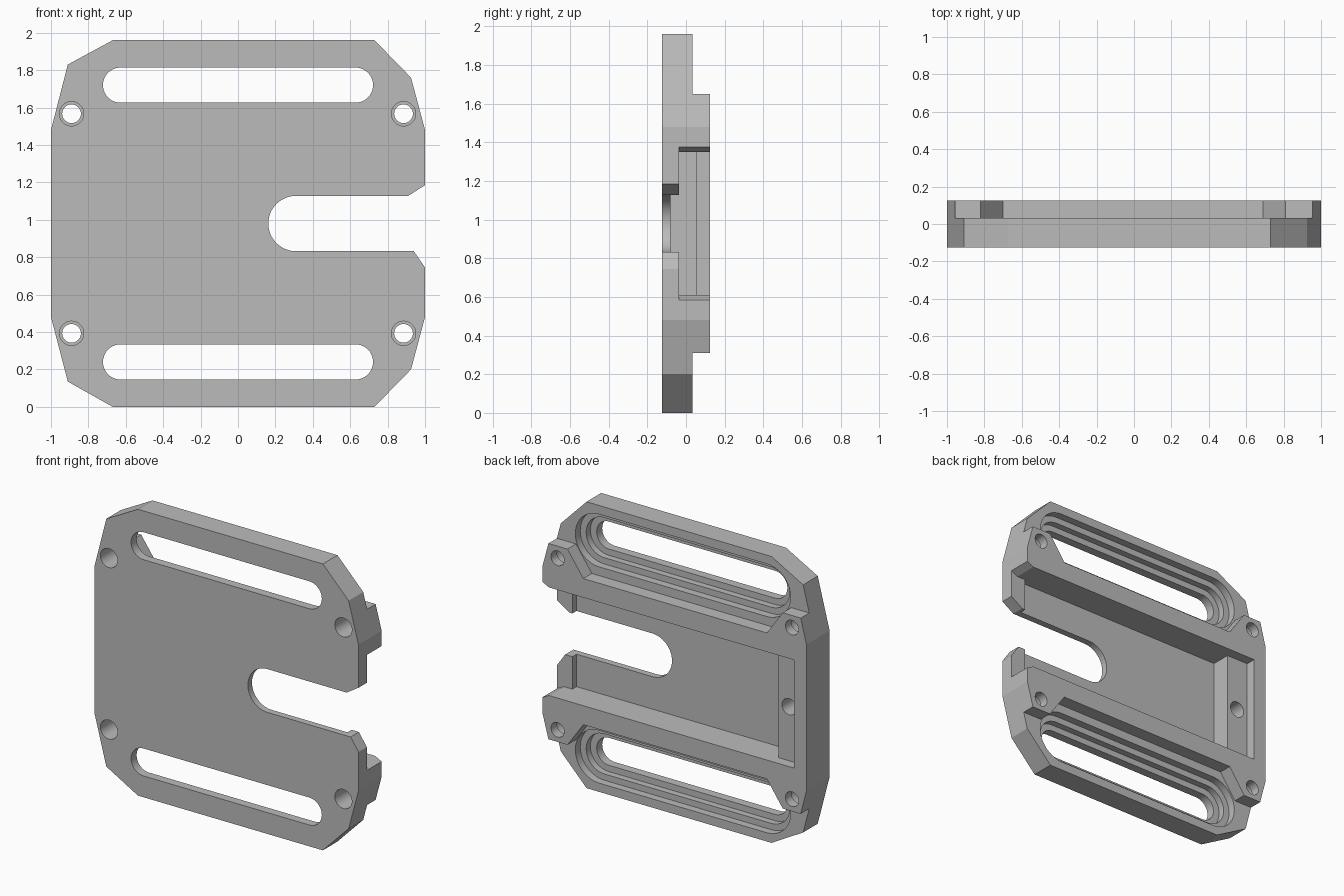
import bpy, bmesh
from math import pi, cos, sin, radians

cube = bpy.data.objects.get("Cube")
if cube:
    bpy.data.objects.remove(cube)

MID = 0.98               # height of the mirror line
FRONT, BACK = -0.125, 0.125

grey = bpy.data.materials.new("plain grey")
grey.use_nodes = True
colour = (0.5, 0.5, 0.5, 1)
grey.diffuse_color = colour
grey.node_tree.nodes["Principled BSDF"].inputs["Base Color"].default_value = colour


def prism(name, points, y0, y1):
    """Extrude an (x, z) outline from y0 to y1."""
    bm = bmesh.new()
    face = bm.faces.new([bm.verts.new((x, y0, z)) for x, z in points])
    out = bmesh.ops.extrude_face_region(bm, geom=[face])
    verts = [v for v in out["geom"] if isinstance(v, bmesh.types.BMVert)]
    bmesh.ops.translate(bm, verts=verts, vec=(0, y1 - y0, 0))
    bmesh.ops.recalc_face_normals(bm, faces=bm.faces)
    mesh = bpy.data.meshes.new(name)
    bm.to_mesh(mesh)
    bm.free()
    obj = bpy.data.objects.new(name, mesh)
    bpy.context.collection.objects.link(obj)
    mesh.materials.append(grey)
    return obj


def flip(points):
    return [(x, 2 * MID - z) for x, z in points]


def arc(cx, cz, r, start, steps, sweep):
    return [(cx + r * cos(start + sweep * i / steps),
             cz + r * sin(start + sweep * i / steps)) for i in range(steps + 1)]


def circle(cx, cz, r):
    return arc(cx, cz, r, 0, 40, 2 * pi)[:-1]


def slot(cz, half_length, r):
    c = half_length - r
    return arc(c, cz, r, -pi / 2, 20, pi) + arc(-c, cz, r, pi / 2, 20, pi)


def cut(points, y0, y1):
    """Subtract a prism from the plate."""
    cutter = prism("cutter", points, y0, y1)
    cutter.hide_render = True
    mod = plate.modifiers.new("cut", "BOOLEAN")
    mod.operation, mod.solver, mod.object = "DIFFERENCE", "EXACT", cutter
    bpy.context.view_layer.update()
    result = bpy.data.meshes.new_from_object(
        plate.evaluated_get(bpy.context.evaluated_depsgraph_get()))
    plate.modifiers.clear()
    plate.data = result
    bpy.data.objects.remove(cutter)


# Full outline at full thickness
upper = [(1, 1.48), (0.925, 1.76), (0.73, 1.96), (-0.67, 1.96), (-0.91, 1.83), (-1, 1.48)]
lower = [(-1, 0.48), (-0.91, 0.135), (-0.67, 0), (0.73, 0), (0.925, 0.2), (1, 0.48)]
plate = prism("mounting_plate", upper + lower, FRONT, BACK)

# Thin outer ends, leaving rails and corner bosses
step = [(-1.1, 1.65), (-0.82, 1.65), (-0.70, 1.48), (0.69, 1.48),
        (0.81, 1.65), (1.1, 1.65), (1.1, 2.1), (-1.1, 2.1)]
for shape in (step, flip(step)):
    cut(shape, 0.033, 0.3)

# Strap slots with two stepped recesses on the back
for z in (1.72, 0.24):
    cut(slot(z, 0.815, 0.18), -0.02, 0.3)
    cut(slot(z, 0.77, 0.137), -0.065, 0.3)
    cut(slot(z, 0.722, 0.094), -0.3, 0.3)

# Channel: end ledge, open mouth with lip, deep floor
top, bottom = 1.35, 0.61


def channel(x):
    return [(x, bottom), (0.95, bottom), (1, 0.585), (1.1, 0.585),
            (1.1, 1.375), (1, 1.375), (0.95, top), (x, top)]


cut(channel(-0.905), 0.055, 0.3)
cut(channel(-0.74), -0.035, 0.3)
cut([(-0.74, bottom), (0.885, bottom), (0.885, top), (-0.74, top)], -0.08, 0.3)

# Open notch with flared mouth
notch = arc(0.31, MID, 0.148, pi / 2, 24, pi)
notch += [(0.94, 0.832), (1, 0.745), (1.1, 0.745), (1.1, 1.185), (1, 1.185), (0.91, 1.128)]
cut(notch, -0.3, 0.3)

# Blind hole in the ledge
cut(circle(-0.82, MID, 0.055), -0.1, 0.3)

# Corner screw holes, wider at the front
for x in (-0.89, 0.885):
    for z in (1.567, 0.393):
        cut(circle(x, z, 0.05), -0.3, 0.3)
        cut(circle(x, z, 0.065), -0.3, 0.06)

# Smooth the round walls, keep the edges sharp
bpy.ops.object.select_all(action="DESELECT")
plate.select_set(True)
bpy.context.view_layer.objects.active = plate
bpy.ops.object.shade_smooth_by_angle(angle=radians(14))
